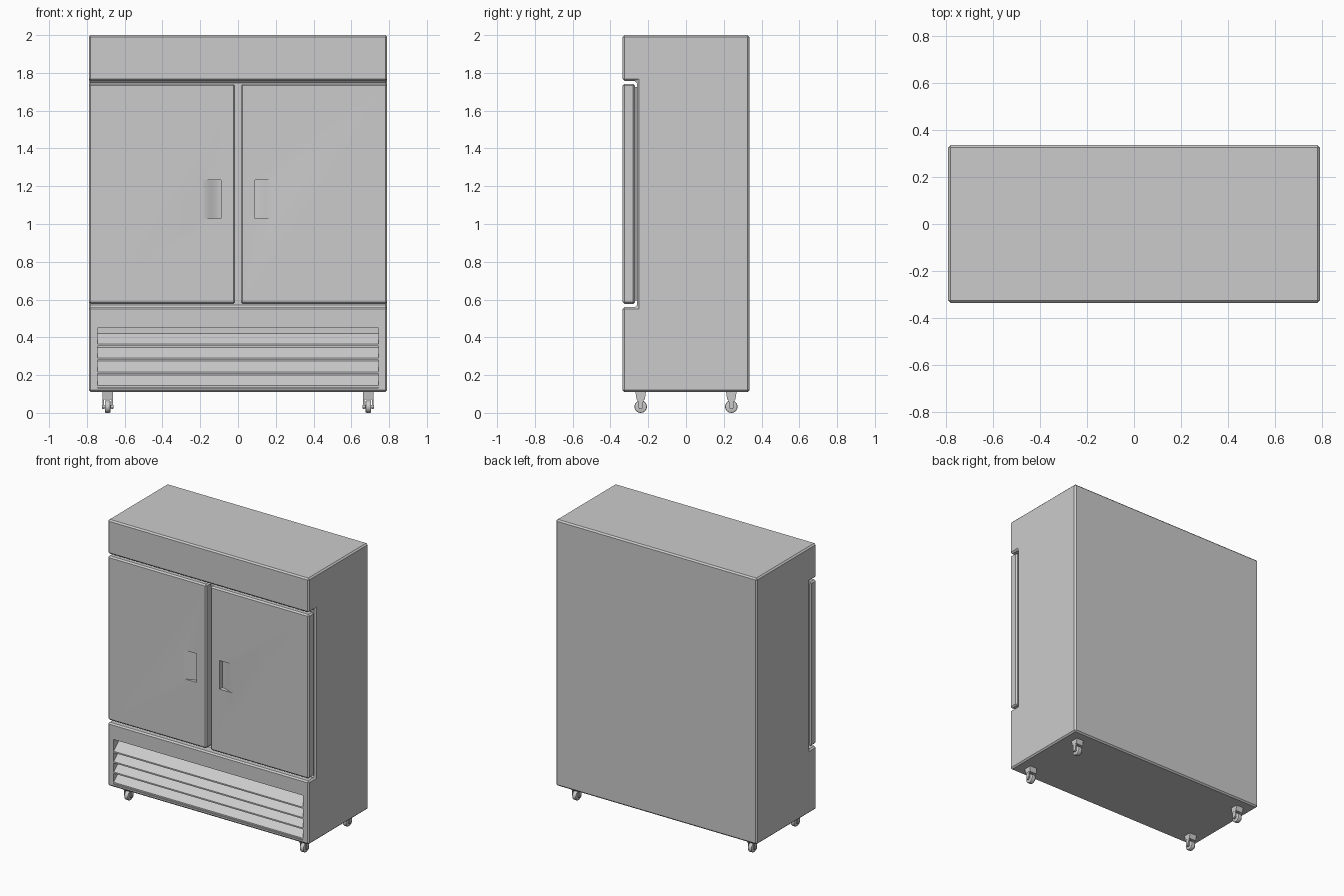
import bpy, bmesh, math
from mathutils import Vector

if "Cube" in bpy.data.objects:
    bpy.data.objects.remove(bpy.data.objects["Cube"])


def prism(name, profile, axis, lo, hi):
    """Extrude a 2D profile along an axis: 'X' profile is (y, z), 'Z' profile is (x, y)."""
    def place(p, d):
        return (d, p[0], p[1]) if axis == 'X' else (p[0], p[1], d)
    bm = bmesh.new()
    a = [bm.verts.new(place(p, lo)) for p in profile]
    b = [bm.verts.new(place(p, hi)) for p in profile]
    bm.faces.new(a)
    bm.faces.new(b[::-1])
    n = len(profile)
    for i in range(n):
        j = (i + 1) % n
        bm.faces.new((a[i], b[i], b[j], a[j]))
    bmesh.ops.recalc_face_normals(bm, faces=bm.faces)
    mesh = bpy.data.meshes.new(name)
    bm.to_mesh(mesh)
    bm.free()
    ob = bpy.data.objects.new(name, mesh)
    bpy.context.collection.objects.link(ob)
    return ob


def box(name, x0, x1, y0, y1, z0, z1):
    x0, x1 = sorted((x0, x1))
    return prism(name, [(y0, z0), (y1, z0), (y1, z1), (y0, z1)], 'X', x0, x1)


def activate(ob):
    bpy.ops.object.select_all(action='DESELECT')
    ob.select_set(True)
    bpy.context.view_layer.objects.active = ob


def bevel(ob, width, segments=1):
    activate(ob)
    m = ob.modifiers.new("bevel", 'BEVEL')
    m.width, m.segments, m.limit_method = width, segments, 'ANGLE'
    bpy.ops.object.modifier_apply(modifier=m.name)


def cut(ob, cutter):
    activate(ob)
    m = ob.modifiers.new("cut", 'BOOLEAN')
    m.operation, m.solver, m.object = 'DIFFERENCE', 'EXACT', cutter
    bpy.ops.object.modifier_apply(modifier=m.name)
    bpy.data.objects.remove(cutter)


def smooth(ob):
    activate(ob)
    bpy.ops.object.shade_smooth_by_angle(angle=math.radians(28))


W, D = 0.79, 0.335          # half width and half depth
Z0, Z1 = 0.11, 2.0          # cabinet bottom and top

# Cabinet: side profile with a door bay stepped into the front
cabinet = prism("cabinet", [
    (-D, Z0), (D, Z0), (D, Z1), (-D, Z1),
    (-D, 1.757), (-0.26, 1.757), (-0.26, 0.56), (-D, 0.56)], 'X', -W, W)
bevel(cabinet, 0.01)

# Grille opening and its sloping louvres
cut(cabinet, box("grille_cutter", -0.745, 0.745, -0.4, -0.265, 0.132, 0.45))
pitch = 0.0735
for i in range(4):
    z = 0.134 + i * pitch
    prism(f"grille_louvre_{i + 1}", [
        (-0.331, z), (-0.331, z + 0.01), (-0.268, z + 0.066),
        (-0.262, z + 0.066), (-0.262, z + 0.05)], 'X', -0.745, 0.745)

# Doors with scooped hand grips, plus seals behind them
for side, s in (("left", -1), ("right", 1)):
    door = box(f"door_{side}", s * 0.015, s * W, -D, -0.27, 0.577, 1.742)
    bevel(door, 0.01)
    scoop = [(s * 0.09, -0.36)]
    for k in range(13):
        t = k / 12
        depth = 0.032 * (1 + math.cos(math.pi * t)) / 2
        scoop.append((s * (0.09 + 0.108 * t), -D - 0.0006 + depth))
    scoop.append((s * 0.198, -0.36))
    cut(door, prism("grip_cutter", scoop, 'Z', 1.03, 1.233))
    smooth(door)
    box(f"door_seal_{side}", s * 0.03, s * 0.77, -0.272, -0.258, 0.595, 1.725)


# Casters: wheel, axle, two fork plates and a top plate
def cylinder(name, radius, width, x, y, z, sides):
    ring = [(y + radius * math.cos(2 * math.pi * k / sides),
             z + radius * math.sin(2 * math.pi * k / sides)) for k in range(sides)]
    return prism(name, ring, 'X', x - width / 2, x + width / 2)


def caster(tag, x, y):
    wheel = cylinder(f"caster_wheel_{tag}", 0.033, 0.03, x, y, 0.033, 24)
    bevel(wheel, 0.006, 2)
    smooth(wheel)
    smooth(cylinder(f"caster_axle_{tag}", 0.009, 0.06, x, y, 0.033, 16))
    fork = [(-0.025, 0.1), (-0.013, 0.055), (-0.013, 0.03), (-0.007, 0.021),
            (0.007, 0.021), (0.013, 0.03), (0.013, 0.055), (0.025, 0.1)]
    for side, s in (("left", -1), ("right", 1)):
        lo, hi = sorted((x + s * 0.019, x + s * 0.027))
        prism(f"caster_fork_{side}_{tag}", [(y + a, b) for a, b in fork], 'X', lo, hi)
    prism(f"caster_fork_top_{tag}", [(y - 0.022, 0.072), (y + 0.022, 0.072),
          (y + 0.028, 0.112), (y - 0.028, 0.112)], 'X', x - 0.028, x + 0.028)


for end, y in (("front", -0.24), ("back", 0.24)):
    for side, x in (("left", -0.69), ("right", 0.69)):
        caster(f"{end}_{side}", x, y)
